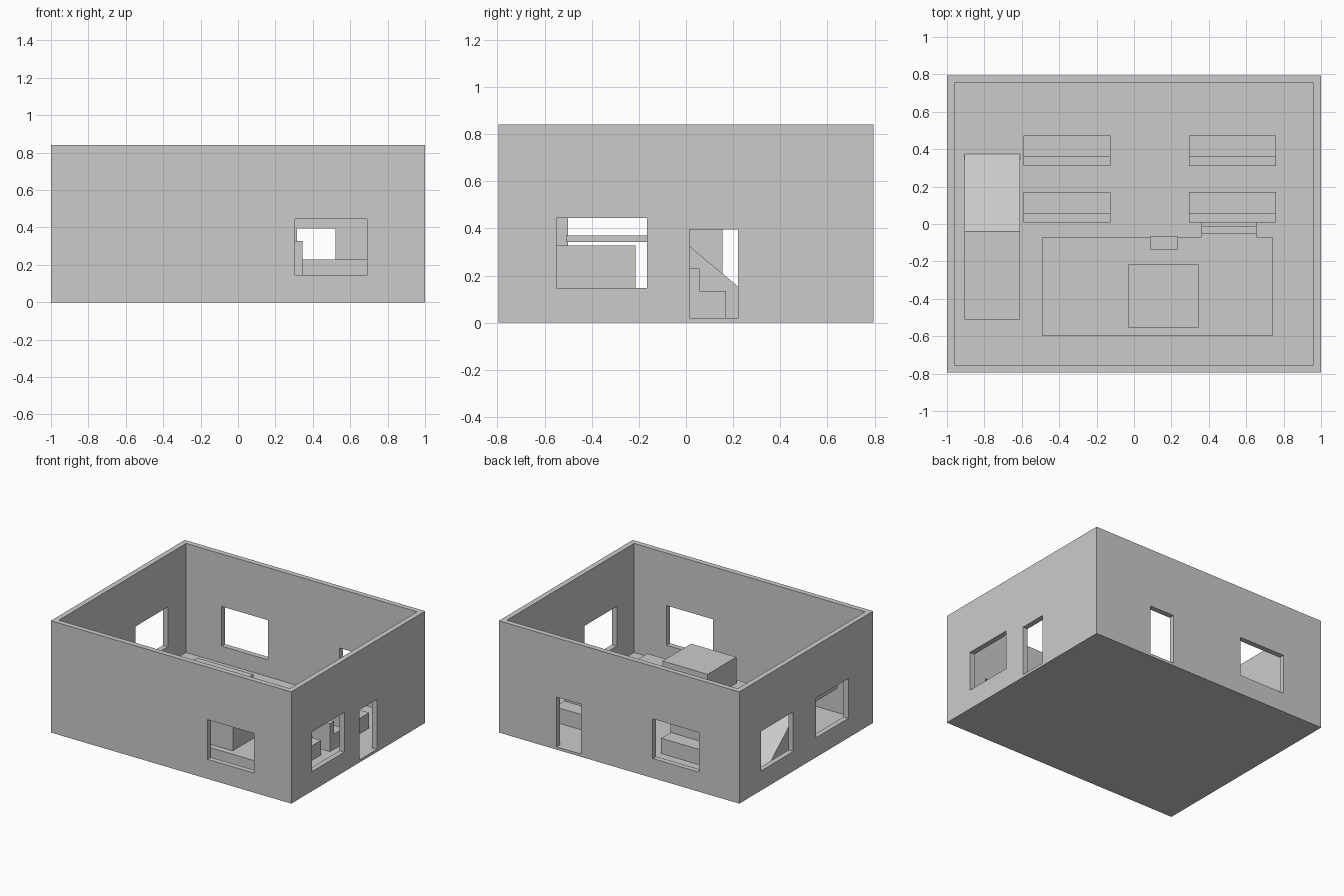
import bpy
import bmesh

if "Cube" in bpy.data.objects:
    bpy.data.objects.remove(bpy.data.objects["Cube"], do_unlink=True)

# Single plain material
grey = bpy.data.materials.new("plain_grey")
grey.use_nodes = True
colour = (0.6, 0.6, 0.6, 1)
grey.diffuse_color = colour
grey.node_tree.nodes["Principled BSDF"].inputs["Base Color"].default_value = colour


def extrude_profile(name, profile, x0, x1):
    """Solid with a (y, z) outline running from x0 to x1."""
    bm = bmesh.new()
    face = bm.faces.new([bm.verts.new((x0, y, z)) for y, z in profile])
    out = bmesh.ops.extrude_face_region(bm, geom=[face])
    moved = [v for v in out["geom"] if isinstance(v, bmesh.types.BMVert)]
    bmesh.ops.translate(bm, verts=moved, vec=(x1 - x0, 0, 0))
    bmesh.ops.recalc_face_normals(bm, faces=bm.faces[:])
    mesh = bpy.data.meshes.new(name)
    bm.to_mesh(mesh)
    bm.free()
    mesh.materials.append(grey)
    obj = bpy.data.objects.new(name, mesh)
    bpy.context.collection.objects.link(obj)
    return obj


def box(name, x, y, z):
    outline = [(y[0], z[0]), (y[1], z[0]), (y[1], z[1]), (y[0], z[1])]
    return extrude_profile(name, outline, *x)


def cut(target, x, y, z):
    cutter = box("cutter", x, y, z)
    cutter.hide_render = True
    mod = target.modifiers.new("opening", 'BOOLEAN')
    mod.operation = 'DIFFERENCE'
    mod.solver = 'EXACT'
    mod.object = cutter
    bpy.context.view_layer.objects.active = target
    bpy.ops.object.modifier_apply(modifier=mod.name)
    bpy.data.objects.remove(cutter, do_unlink=True)


# Open-topped room with floor
W, D, H, T, FLOOR = 1.0, 0.795, 0.84, 0.04, 0.02
room = box("room_shell", (-W, W), (-D, D), (0, H))
cut(room, (T - W, W - T), (T - D, D - T), (FLOOR, H + 0.1))

# Windows and doors
window_z, door_z = (0.147, 0.445), (FLOOR, 0.395)
front, back = (-D - 0.1, -D + 0.06), (D - 0.06, D + 0.1)
left, right = (W - 0.06, W + 0.1), (-W - 0.1, -W + 0.06)
cut(room, (0.305, 0.69), front, window_z)
cut(room, (-0.665, -0.28), back, window_z)
cut(room, (0.315, 0.52), back, door_z)
cut(room, left, (-0.55, -0.165), window_z)
cut(room, left, (0.015, 0.22), door_z)
cut(room, right, (0.155, 0.54), window_z)
cut(room, right, (-0.5, -0.115), window_z)

# Raised stage with its block and small stand
STAGE = 0.13
box("stage", (-0.49, 0.74), (-0.6, -0.07), (FLOOR, STAGE))
box("stage_block", (-0.03, 0.345), (-0.555, -0.215), (STAGE, 0.327))
box("small_stand", (0.085, 0.235), (-0.137, -0.065), (FLOOR, 0.28))

# Steps up to the stage
rise, tread = (STAGE - FLOOR) / 3, 0.04
steps = [(-0.07, FLOOR), (-0.07, STAGE)]
for i in range(3):
    y = -0.05 + i * tread
    steps += [(y, STAGE - i * rise), (y, STAGE - (i + 1) * rise)]
extrude_profile("stage_steps", steps, 0.36, 0.655)

# Four benches with backrests
for row, y in (("near", 0.007), ("far", 0.31)):
    for side, x in (("right", -0.59), ("left", 0.295)):
        outline = [(y, FLOOR), (y + 0.163, FLOOR), (y + 0.163, 0.135),
                   (y + 0.05, 0.135), (y + 0.05, 0.23), (y, 0.23)]
        extrude_profile(f"bench_{row}_{side}", outline, x, x + 0.465)

# Side landing slab with a ramp down to the floor
box("landing", (-0.905, -0.61), (-0.51, -0.04), (0.343, 0.37))
extrude_profile("ramp", [(-0.04, FLOOR), (0.375, FLOOR), (0.375, 0.025), (-0.04, 0.37)],
                -0.905, -0.61)
